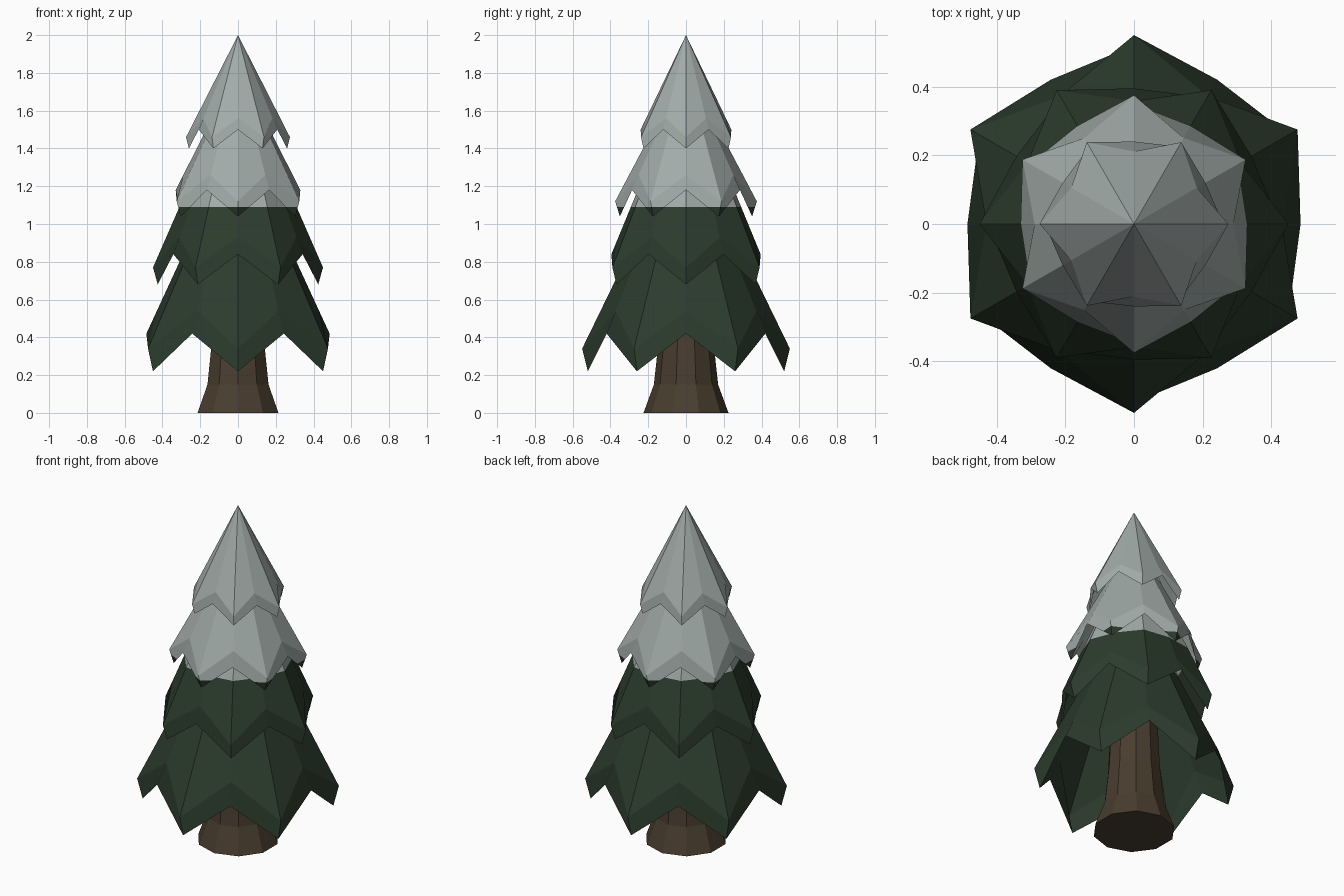
import bpy, bmesh, math

if "Cube" in bpy.data.objects:
    bpy.data.objects.remove(bpy.data.objects["Cube"])

SNOW_LINE = 1.09


def material(name, rgb):
    m = bpy.data.materials.new(name)
    m.diffuse_color = (*rgb, 1)
    m.use_nodes = True
    m.node_tree.nodes["Principled BSDF"].inputs["Base Color"].default_value = m.diffuse_color
    return m


green = material("dark_green", (0.025, 0.045, 0.026))
snow = material("snow_grey", (0.36, 0.41, 0.39))
brown = material("bark_brown", (0.066, 0.046, 0.028))


def finish(name, bm, mats):
    me = bpy.data.meshes.new(name)
    for m in mats:
        me.materials.append(m)
    bm.to_mesh(me)
    bm.free()
    ob = bpy.data.objects.new(name, me)
    bpy.context.collection.objects.link(ob)


def polar(r, a, z):
    return (r * math.cos(a), r * math.sin(a), z)


def branch_tier(name, apex_z, ridge, tip, notch, start):
    """Hollow six-pointed skirt: ridge, tip and notch are (radius, height)."""
    bm = bmesh.new()
    apex = bm.verts.new((0, 0, apex_z))
    # bend above each notch, on the cone's own slope
    bend_z = notch[1] + ridge[1] - tip[1]
    bend = (notch[0] * (apex_z - bend_z) / (apex_z - notch[1]), bend_z)
    mid, low = [], []
    for i in range(12):
        a = math.radians(start + 30 * i)
        m, l = ((ridge, tip), (bend, notch))[i % 2]
        mid.append(bm.verts.new(polar(m[0], a, m[1])))
        low.append(bm.verts.new(polar(l[0], a, l[1])))
    for i in range(12):
        j = (i + 1) % 12
        bm.faces.new((apex, mid[i], mid[j]))
        bm.faces.new((low[i], low[j], mid[j], mid[i]))
    # snow covers everything above the snow line
    bmesh.ops.bisect_plane(bm, geom=bm.verts[:] + bm.edges[:] + bm.faces[:],
                           plane_co=(0, 0, SNOW_LINE), plane_no=(0, 0, 1))
    for f in bm.faces:
        f.material_index = int(f.calc_center_median().z > SNOW_LINE)
    finish(name, bm, (green, snow))


# foliage, bottom to top, each tier turned by half a step
branch_tier("bottom_branches", 1.47, (0.55, 0.34), (0.52, 0.22), (0.485, 0.42), 30)
branch_tier("lower_middle_branches", 1.80, (0.45, 0.77), (0.425, 0.68), (0.395, 0.84), 0)
branch_tier("upper_middle_branches", 1.83, (0.375, 1.12), (0.35, 1.04), (0.33, 1.18), 30)
branch_tier("top_branches", 2.00, (0.275, 1.46), (0.26, 1.40), (0.24, 1.50), 0)

# ten-sided trunk with a flared foot
bm = bmesh.new()
rings = [[bm.verts.new(polar(r, math.radians(90 + 36 * i), z)) for i in range(10)]
         for r, z in ((0.225, 0), (0.17, 0.15), (0.145, 0.38), (0.13, 0.7))]
for lo, hi in zip(rings, rings[1:]):
    for i in range(10):
        bm.faces.new((lo[i - 1], lo[i], hi[i], hi[i - 1]))
bm.faces.new(rings[0][::-1])
bm.faces.new(rings[-1])
finish("trunk", bm, (brown,))
